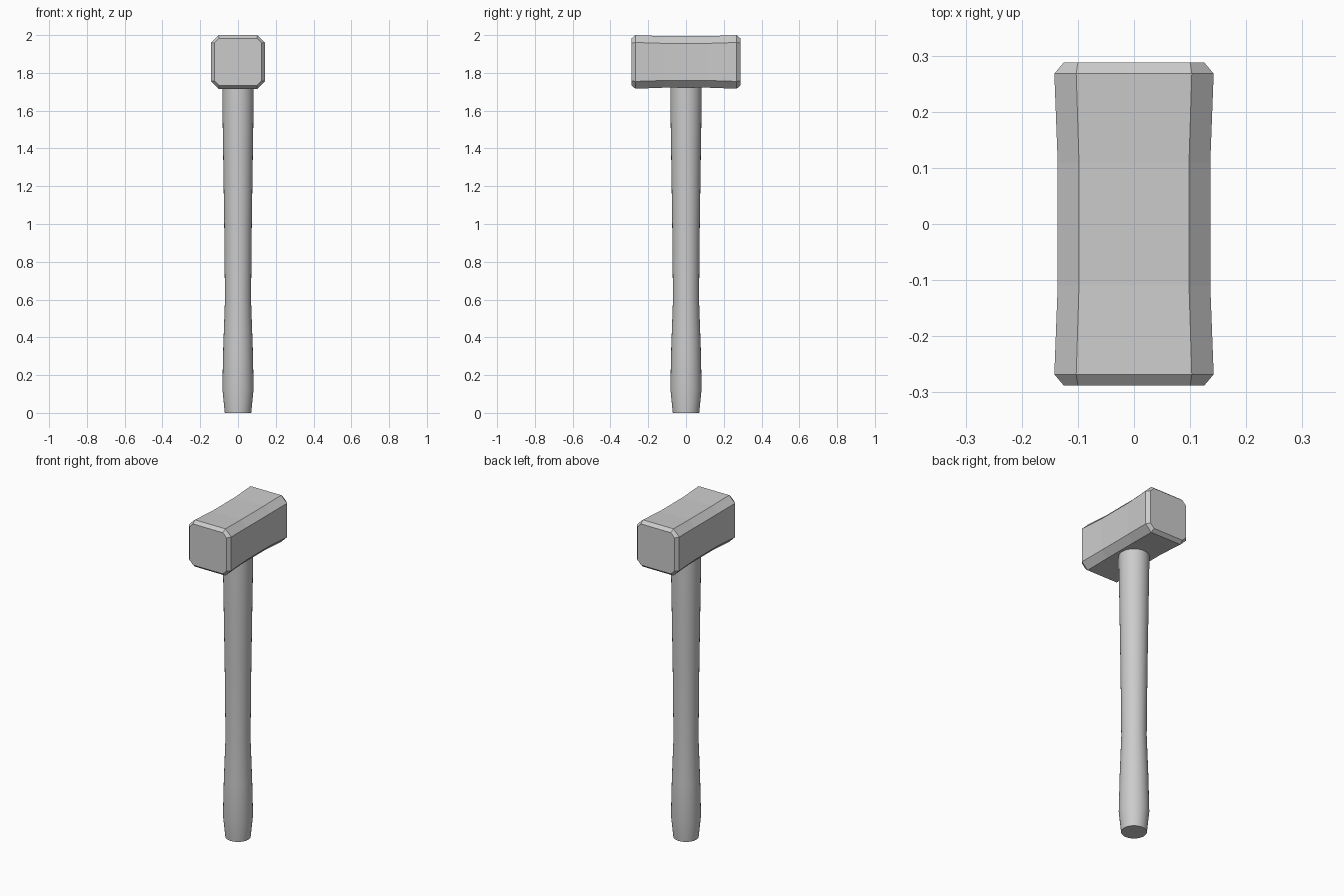
import bpy, bmesh, math

if "Cube" in bpy.data.objects:
    bpy.data.objects.remove(bpy.data.objects["Cube"])


def loft(name, rings):
    """Skin a list of equal-length vertex rings and cap both ends."""
    bm = bmesh.new()
    loops = [[bm.verts.new(p) for p in ring] for ring in rings]
    n = len(loops[0])
    for a, b in zip(loops, loops[1:]):
        for i in range(n):
            j = (i + 1) % n
            bm.faces.new((a[i], a[j], b[j], b[i]))
    bm.faces.new(loops[0])
    bm.faces.new(loops[-1])
    bmesh.ops.recalc_face_normals(bm, faces=bm.faces)
    mesh = bpy.data.meshes.new(name)
    bm.to_mesh(mesh)
    bm.free()
    obj = bpy.data.objects.new(name, mesh)
    bpy.context.collection.objects.link(obj)
    return obj


def octagon(y, half, flat_x, flat_z, zc=1.86):
    """Chamfered square section of the head at depth y."""
    quarter = [(half, flat_z), (flat_x, half)]
    pts = quarter + [(-x, z) for x, z in reversed(quarter)]
    pts += [(-x, -z) for x, z in pts]
    return [(x, y, zc + z) for x, z in pts]


# Hammer head: waisted, chamfered block with bevelled striking faces
half_sections = [(0.288, 0.125, 0.10, 0.10),
                 (0.268, 0.142, 0.103, 0.103),
                 (0.11, 0.136, 0.098, 0.098)]
sections = [octagon(-y, *s) for y, *s in half_sections]
sections += [octagon(y, *s) for y, *s in reversed(half_sections)]
head = loft("head", sections)
low = min(v.co.z for v in head.data.vertices)
head.location.z = 2.0 - max(v.co.z for v in head.data.vertices)

# Handle: round, narrowed above the grip, tapered at the butt
profile = [(0, 0.07), (0.13, 0.083), (0.35, 0.078), (0.6, 0.069),
           (1.0, 0.073), (1.4, 0.079), (1.65, 0.083), (1.76, 0.083)]
SIDES = 32
handle = loft("handle", [[(r * math.cos(2 * math.pi * i / SIDES),
                           r * math.sin(2 * math.pi * i / SIDES), z)
                          for i in range(SIDES)] for z, r in profile])
bpy.ops.object.select_all(action='DESELECT')
handle.select_set(True)
bpy.context.view_layer.objects.active = handle
bpy.ops.object.shade_smooth_by_angle(angle=math.radians(30))
